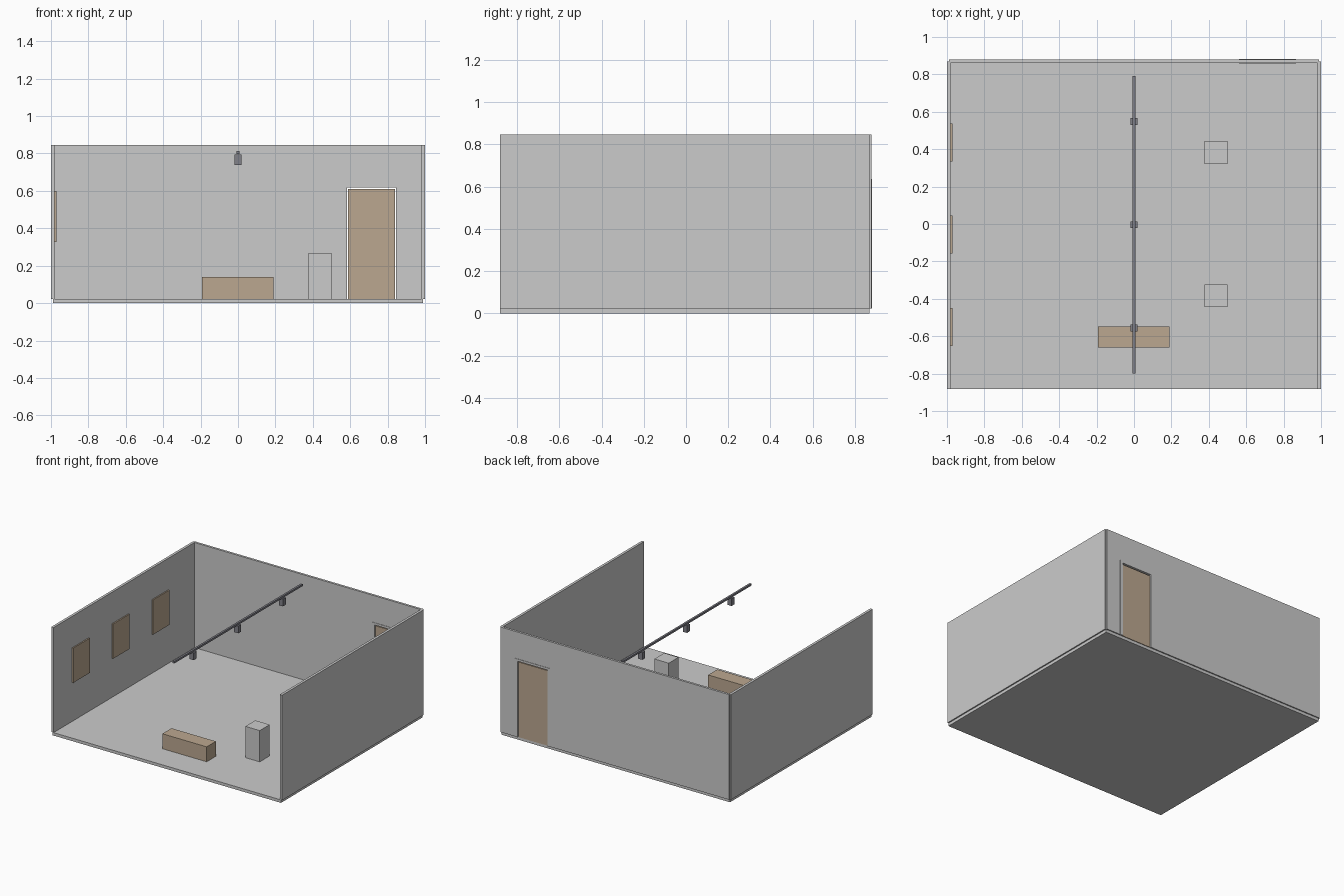
import bpy, bmesh

if "Cube" in bpy.data.objects:
    bpy.data.objects.remove(bpy.data.objects["Cube"])


def material(name, rgb):
    m = bpy.data.materials.new(name)
    m.diffuse_color = (*rgb, 1)
    m.use_nodes = True
    m.node_tree.nodes["Principled BSDF"].inputs["Base Color"].default_value = m.diffuse_color
    return m


WOOD = material("wood", (0.50, 0.39, 0.28))
DARK = material("dark_metal", (0.22, 0.22, 0.25))


def finish(name, bm, mat=None):
    bmesh.ops.recalc_face_normals(bm, faces=bm.faces)
    me = bpy.data.meshes.new(name)
    bm.to_mesh(me)
    bm.free()
    ob = bpy.data.objects.new(name, me)
    bpy.context.collection.objects.link(ob)
    if mat:
        me.materials.append(mat)
    return ob


def box(name, x, y, z, mat=None):
    """Box from (min, max) ranges on each axis."""
    bm = bmesh.new()
    bmesh.ops.create_cube(bm, size=1)
    for v in bm.verts:
        for i, (lo, hi) in enumerate((x, y, z)):
            v.co[i] = lo if v.co[i] < 0 else hi
    return finish(name, bm, mat)


FLOOR, TOP = 0.023, 0.846
FRONT, BACK = -0.882, 0.870        # BACK is the back wall's centre line
DOOR_L, DOOR_R, DOOR_H = 0.583, 0.844, 0.619

# floor and side walls
box("floor", (-0.99, 0.99), (FRONT, BACK), (0, FLOOR))
box("left_wall", (-1, -0.98), (FRONT, BACK), (FLOOR, TOP))
box("right_wall", (0.98, 1), (FRONT, BACK), (FLOOR, TOP))

# back wall: one outline with a door notch, extruded
outline = [(-0.99, FLOOR), (DOOR_L, FLOOR), (DOOR_L, DOOR_H), (DOOR_R, DOOR_H),
           (DOOR_R, FLOOR), (0.99, FLOOR), (0.99, TOP), (-0.99, TOP)]
bm = bmesh.new()
face = bm.faces.new([bm.verts.new((x, BACK - 0.009, z)) for x, z in outline])
ext = bmesh.ops.extrude_face_region(bm, geom=[face])
bmesh.ops.translate(bm, vec=(0, 0.018, 0),
                    verts=[g for g in ext["geom"] if isinstance(g, bmesh.types.BMVert)])
finish("back_wall", bm)

# door leaf and its frame
box("door", (DOOR_L + 0.004, DOOR_R - 0.004), (BACK - 0.005, BACK + 0.005), (FLOOR, 0.611), WOOD)
frame_y = (BACK - 0.012, BACK + 0.012)
box("door_post_left", (0.561, DOOR_L), frame_y, (FLOOR, DOOR_H))
box("door_post_right", (DOOR_R, 0.866), frame_y, (FLOOR, DOOR_H))
box("door_lintel", (0.561, 0.866), frame_y, (DOOR_H, 0.636))

# pictures on the left wall
for i, y in enumerate((-0.55, -0.057, 0.436)):
    box(f"picture_{i + 1}", (-0.98, -0.970), (y - 0.102, y + 0.102), (0.328, 0.600), WOOD)

# ceiling track and spotlights
box("light_track", (-0.008, 0.008), (-0.80, 0.79), (0.797, 0.812), DARK)
for i in (-1, 0, 1):
    y = -0.004 + 0.552 * i
    box(f"spotlight_{i + 2}", (-0.018, 0.018), (y - 0.018, y + 0.018), (0.739, 0.795), DARK)

# bench and display plinths
box("bench", (-0.193, 0.191), (-0.660, -0.547), (FLOOR, 0.140), WOOD)
for i, y in enumerate((-0.384, 0.382)):
    box(f"plinth_{i + 1}", (0.376, 0.500), (y - 0.061, y + 0.061), (FLOOR, 0.268))
